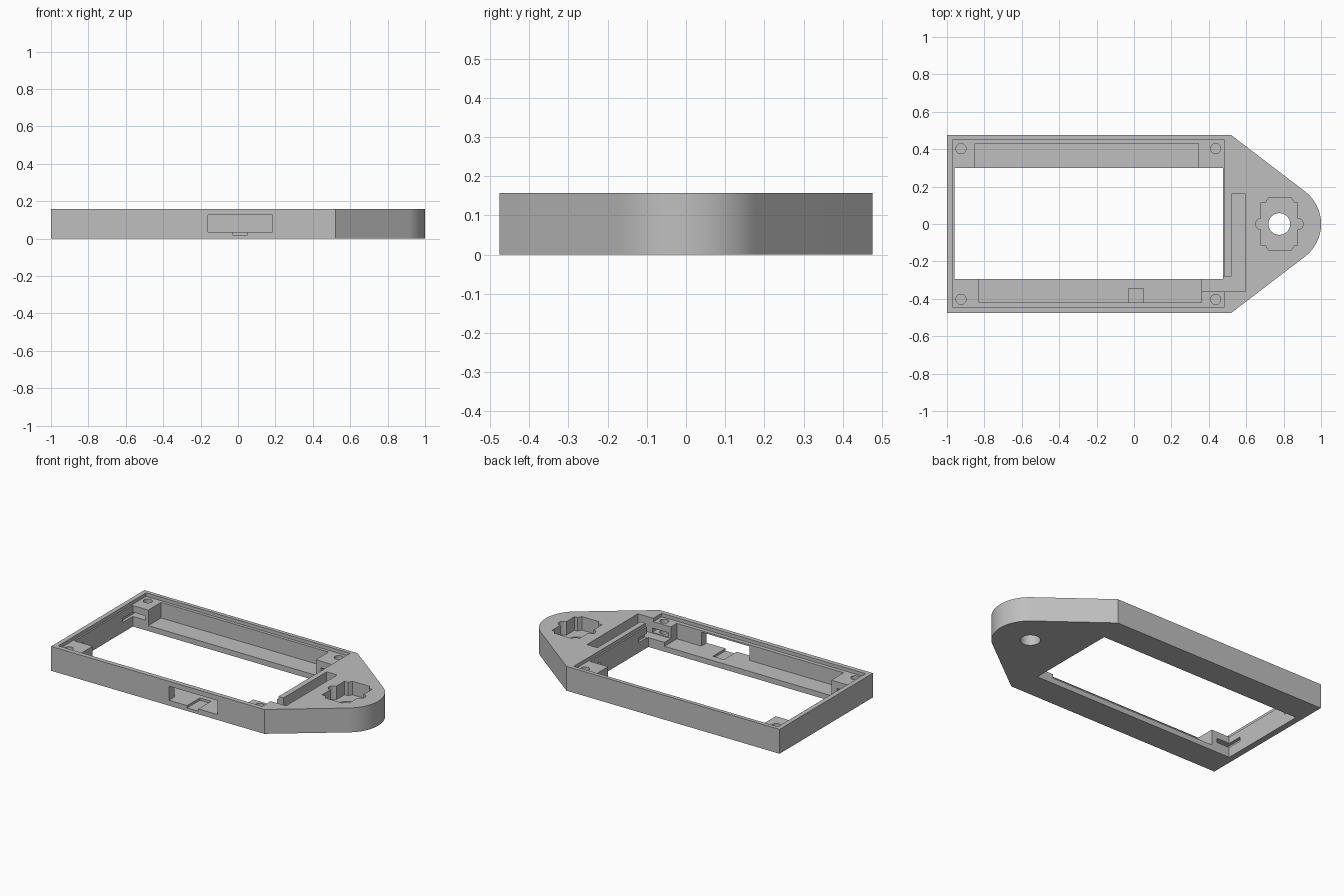
import bpy
import bmesh
from math import cos, sin, pi, radians

cube = bpy.data.objects.get("Cube")
if cube:
    bpy.data.objects.remove(cube, do_unlink=True)

HEIGHT = 0.157
OPEN = 0.3          # cutters that break the top surface end up here
FLOOR = 0.035       # floor of the side trays
NOSE_X = 0.78

grey = bpy.data.materials.new("plain grey")
grey.use_nodes = True
grey.diffuse_color = (0.52, 0.52, 0.52, 1)
grey.node_tree.nodes["Principled BSDF"].inputs["Base Color"].default_value = grey.diffuse_color


def prism(name, outline, z0, z1):
    """Upright solid from a counter-clockwise outline."""
    bm = bmesh.new()
    base = bm.faces.new([bm.verts.new((x, y, z0)) for x, y in outline])
    top = bmesh.ops.extrude_face_region(bm, geom=[base])["geom"]
    bmesh.ops.translate(bm, vec=(0, 0, z1 - z0),
                        verts=[v for v in top if isinstance(v, bmesh.types.BMVert)])
    bmesh.ops.recalc_face_normals(bm, faces=bm.faces)
    mesh = bpy.data.meshes.new(name)
    bm.to_mesh(mesh)
    bm.free()
    mesh.materials.append(grey)
    obj = bpy.data.objects.new(name, mesh)
    bpy.context.collection.objects.link(obj)
    return obj


def arc(cx, cy, r, start, end, steps):
    angles = [radians(start + (end - start) * i / steps) for i in range(steps + 1)]
    return [(cx + r * cos(a), cy + r * sin(a)) for a in angles]


def circle(cx, cy, r, steps=32):
    return arc(cx, cy, r, 0, 360, steps)[:-1]


def rect(x0, x1, y0, y1):
    return [(x0, y0), (x1, y0), (x1, y1), (x0, y1)]


# Case body: long box with a tapered, rounded nose
outline = [(-1, -0.475), (0.52, -0.475)]
outline += arc(NOSE_X, 0, 0.22, -52.5, 52.5, 32)
outline += [(0.52, 0.475), (-1, 0.475)]
body = prism("case_body", outline, 0, HEIGHT)


def cut(name, shape, z0, z1=OPEN):
    cutter = prism(name, shape, z0, z1)
    cutter.hide_render = True
    mod = body.modifiers.new(name, "BOOLEAN")
    mod.operation = "DIFFERENCE"
    mod.solver = "EXACT"
    mod.object = cutter
    bpy.context.view_layer.objects.active = body
    bpy.ops.object.modifier_apply(modifier=mod.name)
    bpy.data.objects.remove(cutter, do_unlink=True)


# Lid recess, through window and the two side trays
cut("lid_recess", rect(-0.97, 0.485, -0.445, 0.45), 0.135)
cut("window", rect(-0.96, 0.475, -0.295, 0.3), -0.1)
cut("back_tray", rect(-0.85, 0.345, 0.25, 0.43), FLOOR)
cut("front_tray", rect(-0.83, 0.36, -0.42, -0.25), FLOOR)

# Opening in the front wall, with the small notch below it
cut("front_opening", rect(-0.16, 0.185, -0.6, -0.4), FLOOR, 0.125)
cut("front_notch", rect(-0.03, 0.05, -0.6, -0.345), 0.02, 0.06)

# L-shaped wire channel
cut("wire_channel", [(0.35, -0.36), (0.595, -0.36), (0.595, 0.16),
                     (0.52, 0.16), (0.52, -0.28), (0.35, -0.28)], 0.06)

# Corner posts: screw holes and nut slots
for x in (-0.925, 0.437):
    for side in (-1, 1):
        y = 0.403 * side
        cut("screw_hole", circle(x, y, 0.027, 24), 0.04)
        y0, y1 = sorted((0.2 * side, 0.43 * side))
        cut("nut_slot", rect(x - 0.055, x + 0.055, y0, y1), 0.065, 0.092)

# Nose pocket: square with trapezoid ends and round side notches
half = [(0.875, -0.115)]
half += arc(0.875, 0, 0.03, -90, 90, 12)
half += [(0.875, 0.115), (0.855, 0.115), (0.84, 0.14)]
pocket = half + [(0.72, 0.14), (0.705, 0.115), (0.68, 0.115)]
pocket += arc(0.68, 0, 0.03, 90, 270, 12)
pocket += [(0.68, -0.115), (0.705, -0.115), (0.72, -0.14), (0.84, -0.14), (0.855, -0.115)]
cut("nose_pocket", pocket, 0.07)
cut("nose_hole", circle(0.777, 0, 0.058, 40), -0.1)

# Smooth the rounded walls, keep the corners crisp
bpy.ops.object.select_all(action="DESELECT")
body.select_set(True)
bpy.context.view_layer.objects.active = body
bpy.ops.object.shade_smooth_by_angle(angle=radians(30))
